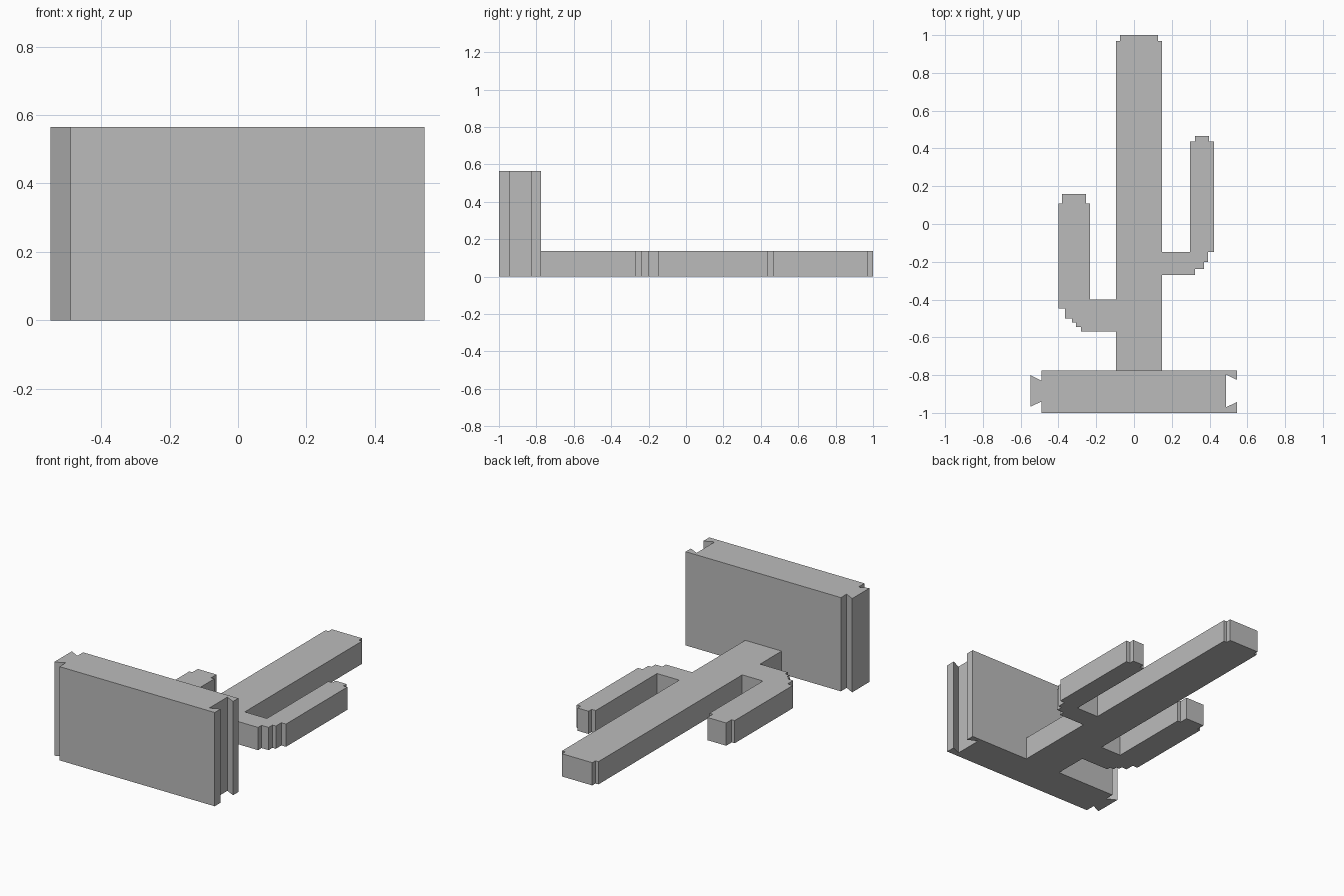
import bpy
import bmesh

# Remove the default cube
default_cube = bpy.data.objects.get("Cube")
if default_cube:
    bpy.data.objects.remove(default_cube, do_unlink=True)

# Single plain grey material
grey = bpy.data.materials.new("plain grey")
grey.use_nodes = True
grey_colour = (0.5, 0.5, 0.5, 1)
grey.diffuse_color = grey_colour
grey.node_tree.nodes["Principled BSDF"].inputs["Base Color"].default_value = grey_colour


def stair_outline(start, moves):
    """Outline of axis-aligned steps: moves alternate between a new y and a new x."""
    x, y = start
    points = [(x, y)]
    for index, value in enumerate(moves):
        if index % 2 == 0:
            y = value
        else:
            x = value
        points.append((x, y))
    return points


def extrude_outline(name, outline, height):
    """Flat-shaded slab standing on the ground, cut to a counterclockwise outline."""
    bm = bmesh.new()
    floor = bm.faces.new([bm.verts.new((x, y, 0)) for x, y in outline])
    result = bmesh.ops.extrude_face_region(bm, geom=[floor], use_keep_orig=True)
    raised = [item for item in result["geom"] if isinstance(item, bmesh.types.BMVert)]
    bmesh.ops.translate(bm, verts=raised, vec=(0, 0, height))
    bmesh.ops.recalc_face_normals(bm, faces=bm.faces)
    # Split the concave caps cleanly
    caps = [face for face in bm.faces if len(face.verts) > 4]
    bmesh.ops.triangulate(bm, faces=caps, ngon_method='EAR_CLIP')
    mesh = bpy.data.meshes.new(name)
    bm.to_mesh(mesh)
    bm.free()
    mesh.materials.append(grey)
    slab = bpy.data.objects.new(name, mesh)
    bpy.context.collection.objects.link(slab)
    return slab


# Cactus: trunk with one stepped arm on each side, lying flat
base_back = -0.775
trunk_right, trunk_left = 0.148, -0.095
right_arm = [-0.27, 0.323, -0.237, 0.37, -0.2, 0.392, -0.147, 0.423,
             0.437, 0.397, 0.467, 0.323, 0.437, 0.296, -0.147, trunk_right]
trunk_top = [0.97, 0.127, 1, -0.075, 0.97, trunk_left]
left_arm = [-0.4, -0.233, 0.108, -0.255, 0.16, -0.38, 0.108, -0.4,
            -0.447, -0.365, -0.5, -0.328, -0.522, -0.307, -0.545, -0.28,
            -0.57, trunk_left]
cactus_outline = stair_outline((trunk_right, base_back),
                               right_arm + trunk_top + left_arm + [base_back])
extrude_outline("cactus", cactus_outline, 0.137)

# Base block: flared tongue on the left end, matching slot on the right end
base_front = -1
tongue = [(-0.49, -0.83), (-0.548, -0.8), (-0.548, -0.967), (-0.49, -0.94)]
slot = [(0.545, -0.943), (0.487, -0.97), (0.487, -0.797), (0.545, -0.825)]
base_outline = ([(-0.49, base_back)] + tongue + [(-0.49, base_front)]
                + [(0.545, base_front)] + slot + [(0.545, base_back)])
extrude_outline("base_block", base_outline, 0.565)
